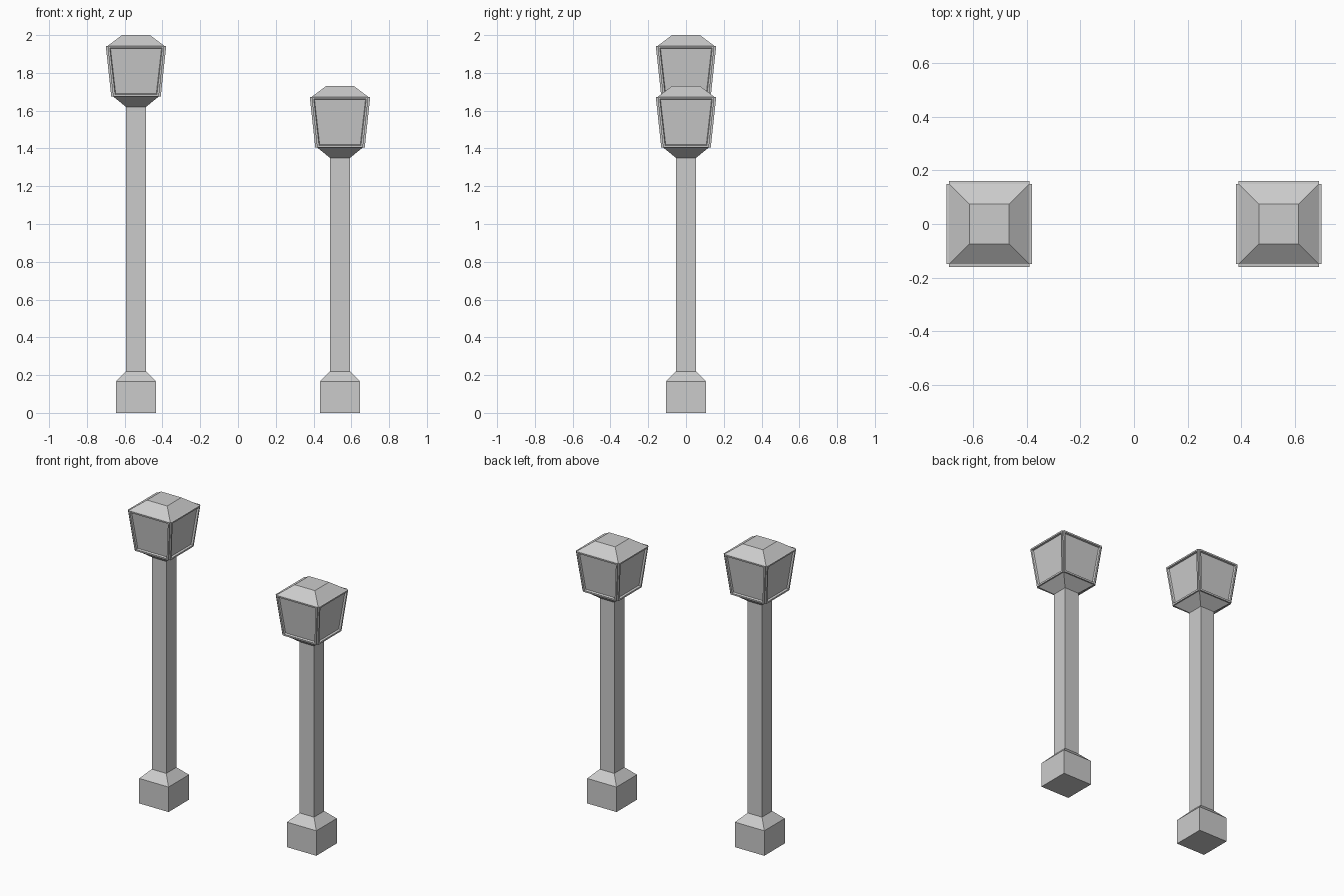
import bpy
import bmesh

cube = bpy.data.objects.get("Cube")
if cube:
    bpy.data.objects.remove(cube)

stone = bpy.data.materials.new("stone_grey")
stone.use_nodes = True
GREY = (0.6, 0.6, 0.6, 1)
stone.diffuse_color = GREY
stone.node_tree.nodes["Principled BSDF"].inputs["Base Color"].default_value = GREY


def square_stack(bm, profile):
    """Loft square rings given as (half width, height), capped at both ends.
    Returns the side faces of each storey."""
    rings = [[bm.verts.new((sx * h, sy * h, z))
              for sx, sy in ((-1, -1), (1, -1), (1, 1), (-1, 1))]
             for h, z in profile]
    storeys = []
    for low, high in zip(rings, rings[1:]):
        storeys.append([bm.faces.new((low[i], low[(i + 1) % 4],
                                      high[(i + 1) % 4], high[i]))
                        for i in range(4)])
    bm.faces.new(rings[0][::-1])
    bm.faces.new(rings[-1])
    bm.normal_update()
    return storeys


def finish(bm, name, x):
    mesh = bpy.data.meshes.new(name)
    bm.to_mesh(mesh)
    bm.free()
    mesh.materials.append(stone)
    obj = bpy.data.objects.new(name, mesh)
    obj.location.x = x
    bpy.context.collection.objects.link(obj)


def lamp_post(side, x, height):
    # Plinth, sloped foot and shaft
    bm = bmesh.new()
    square_stack(bm, [(0.107, 0), (0.107, 0.165), (0.053, 0.22),
                      (0.053, height - 0.38)])
    finish(bm, side + "_post", x)

    # Lantern: flared neck, tapered body and hipped roof
    bm = bmesh.new()
    neck, body, roof = square_stack(
        bm, [(0.053, height - 0.38), (0.121, height - 0.325),
             (0.15, height - 0.057), (0.074, height)])

    # Raised frames around recessed panes
    raised = bmesh.ops.extrude_discrete_faces(bm, faces=body)["faces"]
    bm.normal_update()
    for face in raised:
        shift = face.normal * 0.01
        bmesh.ops.translate(bm, verts=face.verts, vec=shift)
    bm.normal_update()
    bmesh.ops.inset_individual(bm, faces=raised, thickness=0.015)
    bm.normal_update()
    bmesh.ops.inset_individual(bm, faces=raised, thickness=0.005, depth=-0.012)
    finish(bm, side + "_lantern", x)


lamp_post("right", -0.54, 2.0)
lamp_post("left", 0.54, 1.73)
